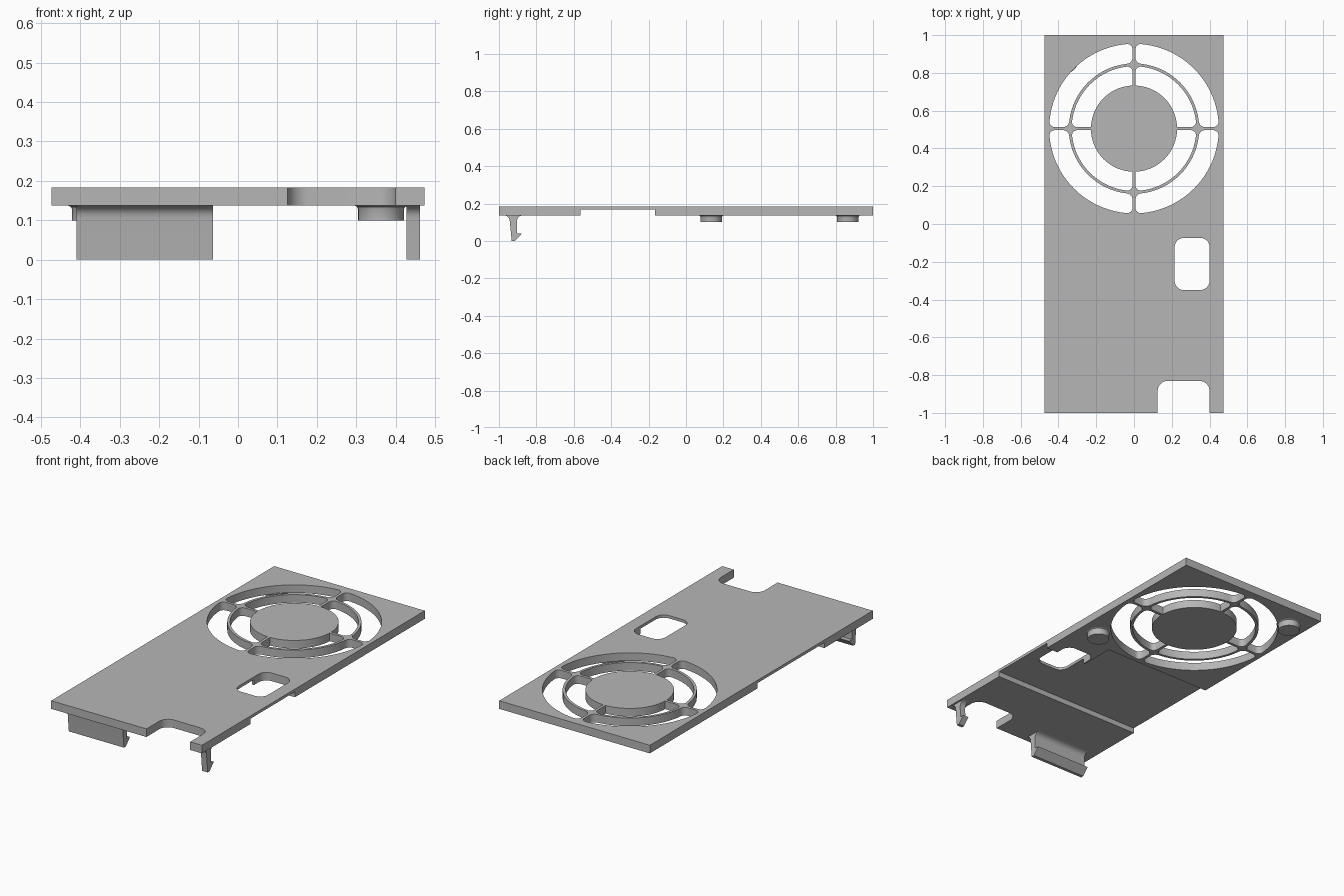
import bpy
import bmesh
import math

cube = bpy.data.objects.get("Cube")
if cube:
    bpy.data.objects.remove(cube, do_unlink=True)

grey = bpy.data.materials.new("plain_grey")
grey.use_nodes = True
grey.diffuse_color = (0.47, 0.47, 0.47, 1)
grey.node_tree.nodes["Principled BSDF"].inputs["Base Color"].default_value = (0.47, 0.47, 0.47, 1)

TOP, BOTTOM, RECESS = 0.183, 0.137, 0.167
HALF_X = 0.473
FAN_Y = 0.505
QUARTER = math.pi / 2


def finish(name, bm):
    bmesh.ops.recalc_face_normals(bm, faces=bm.faces)
    mesh = bpy.data.meshes.new(name)
    bm.to_mesh(mesh)
    bm.free()
    mesh.materials.append(grey)
    obj = bpy.data.objects.new(name, mesh)
    bpy.context.collection.objects.link(obj)
    return obj


def activate(obj):
    bpy.ops.object.select_all(action='DESELECT')
    obj.select_set(True)
    bpy.context.view_layer.objects.active = obj


def add_prism(bm, outline, lo, hi, along_x=False):
    """Extrude a 2D outline along z, or along x for a (y, z) outline."""
    def place(p, h):
        return (h, p[0], p[1]) if along_x else (p[0], p[1], h)
    low = [bm.verts.new(place(p, lo)) for p in outline]
    high = [bm.verts.new(place(p, hi)) for p in outline]
    bm.faces.new(low)
    bm.faces.new(high)
    n = len(outline)
    for i in range(n):
        j = (i + 1) % n
        bm.faces.new((low[i], low[j], high[j], high[i]))


def rounded_rect(x0, x1, y0, y1, r, steps=8):
    pts = []
    corners = [(x1 - r, y1 - r), (x0 + r, y1 - r), (x0 + r, y0 + r), (x1 - r, y0 + r)]
    for k, (cx, cy) in enumerate(corners):
        for i in range(steps + 1):
            a = QUARTER * (k + i / steps)
            pts.append((cx + r * math.cos(a), cy + r * math.sin(a)))
    return pts


def slot_outline(r0, r1, c0, c1, gap=0.008, steps=6, arc=16):
    """Quarter-ring slot with parallel spoke edges and rounded corners."""
    def at(d, r):
        return (gap + d, math.sqrt(r * r - (gap + d) ** 2))

    def arc_points(r, c):
        start = math.asin((gap + c) / r)
        angles = [start + (math.pi / 4 - start) * i / arc for i in range(1, arc + 1)]
        return [(r * math.sin(a), r * math.cos(a)) for a in angles]

    turn = [QUARTER * i / steps for i in range(steps + 1)]
    inner = [at(c0 * (1 - math.sin(t)), r0 + c0 * (1 - math.cos(t))) for t in turn] if c0 else [at(0, r0)]
    outer = [at(c1 * (1 - math.cos(t)), r1 - c1 + c1 * math.sin(t)) for t in turn]
    half = arc_points(r0, c0)[::-1] + inner + outer + arc_points(r1, c1)
    return half + [(y, x) for x, y in half[-2:0:-1]]


def cut(target, cutter):
    mod = target.modifiers.new("cut", 'BOOLEAN')
    mod.operation = 'DIFFERENCE'
    mod.solver = 'EXACT'
    mod.object = cutter
    activate(target)
    bpy.ops.object.modifier_apply(modifier=mod.name)
    bpy.data.objects.remove(cutter, do_unlink=True)


# Flat cover plate
bm = bmesh.new()
add_prism(bm, [(-HALF_X, -1), (HALF_X, -1), (HALF_X, 1), (-HALF_X, 1)], BOTTOM, TOP)
plate = finish("cover_plate", bm)

# Stepped recess across the underside
bm = bmesh.new()
add_prism(bm, [(-0.6, -0.565), (0.6, -0.565), (0.6, -0.165),
               (0.205, -0.165), (0.205, 0.033), (-0.6, 0.033)], 0, RECESS)
cut(plate, finish("recess_cutter", bm))

# Fan grille slots, cable window and front notch
bm = bmesh.new()
for ring in ((0.345, 0.449, 0.03, 0.03), (0.228, 0.33, 0, 0.03)):
    outline = slot_outline(*ring)
    for sx in (-1, 1):
        for sy in (-1, 1):
            add_prism(bm, [(sx * x, FAN_Y + sy * y) for x, y in outline], 0, 0.3)
add_prism(bm, rounded_rect(0.215, 0.4, -0.35, -0.073, 0.05), 0, 0.3)
add_prism(bm, rounded_rect(0.125, 0.4, -1.2, -0.83, 0.055), 0, 0.3)
cut(plate, finish("opening_cutter", bm))
activate(plate)
bpy.ops.object.shade_smooth_by_angle(angle=math.radians(30))

# Snap clips: flared root, thin stem and barbed tip
fillet = 0.032
sweep = [QUARTER * i / 6 for i in range(7)]
front_root = [(-0.942 - fillet * (1 - math.sin(t)), BOTTOM - fillet * (1 - math.cos(t))) for t in sweep]
back_root = [(-0.904 + fillet * (1 - math.cos(t)), BOTTOM - fillet * (1 - math.sin(t))) for t in sweep]
clip = ([(-0.974, BOTTOM + 0.01)] + front_root + [(-0.932, 0), (-0.914, 0), (-0.877, 0.04), (-0.903, 0.04)]
        + back_root + [(-0.872, BOTTOM + 0.01)])
for name, x0, x1 in (("wide_clip", -0.41, -0.064), ("narrow_clip", 0.427, 0.462)):
    bm = bmesh.new()
    add_prism(bm, clip, x0, x1, along_x=True)
    activate(finish(name, bm))
    bpy.ops.object.shade_smooth_by_angle(angle=math.radians(30))

# Round locating pegs with a small flare at the root
peg_profile = [(0, 0.1), (0.058, 0.1), (0.058, 0.128), (0.061, 0.134), (0.067, BOTTOM), (0.067, 0.14), (0, 0.14)]
for name, px, py in (("left_peg", 0.363, 0.135), ("right_peg", -0.363, 0.865)):
    bm = bmesh.new()
    verts = [bm.verts.new((px + r, py, z)) for r, z in peg_profile]
    edges = [bm.edges.new(pair) for pair in zip(verts, verts[1:])]
    bmesh.ops.spin(bm, geom=verts + edges, cent=(px, py, 0), axis=(0, 0, 1),
                   angle=2 * math.pi, steps=40)
    bmesh.ops.remove_doubles(bm, verts=bm.verts, dist=0.0005)
    activate(finish(name, bm))
    bpy.ops.object.shade_smooth_by_angle(angle=math.radians(30))
